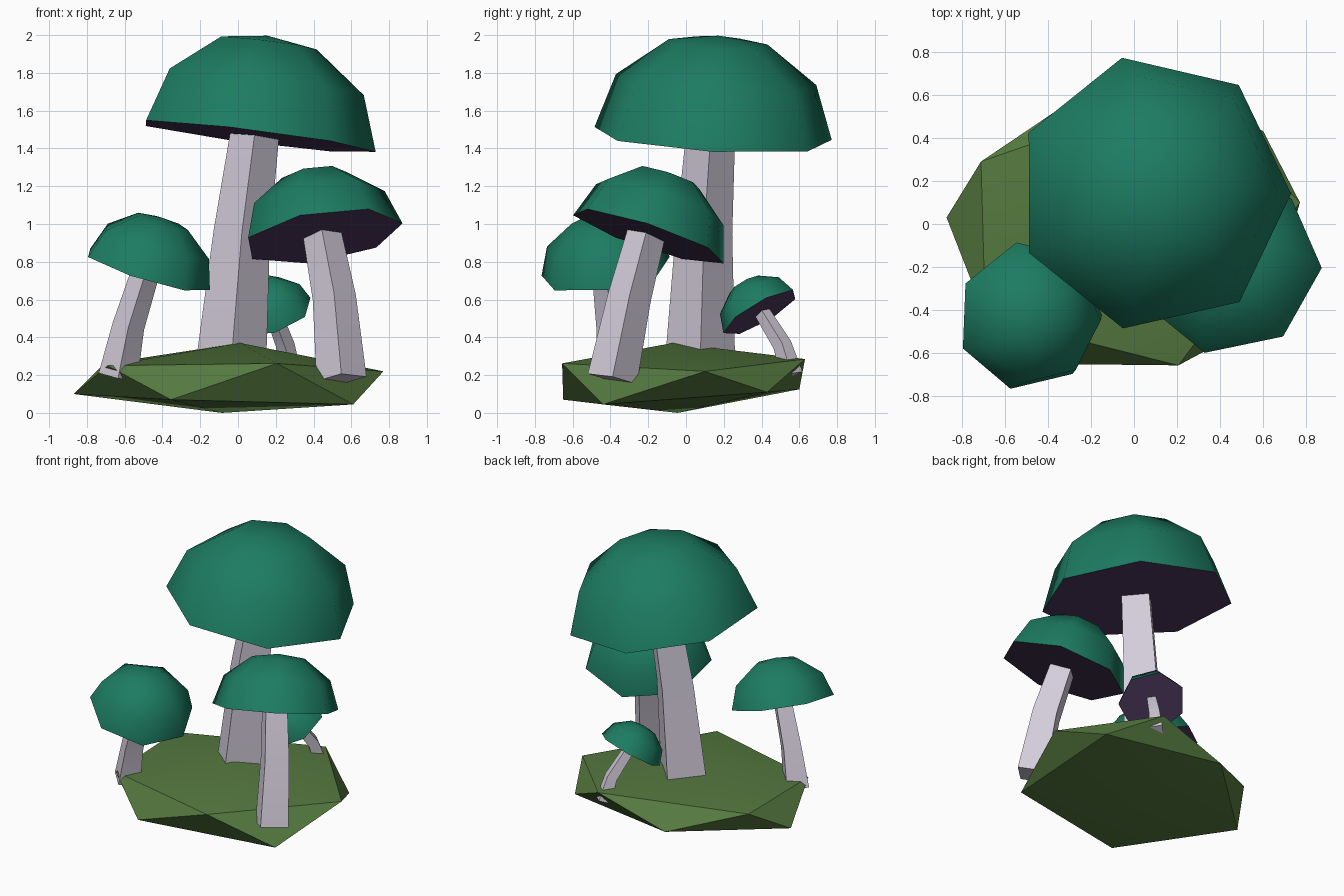
import bpy, bmesh, math
from mathutils import Vector

if "Cube" in bpy.data.objects:
    bpy.data.objects.remove(bpy.data.objects["Cube"])


def material(name, rgb):
    m = bpy.data.materials.new(name)
    m.diffuse_color = (*rgb, 1)
    m.use_nodes = True
    m.node_tree.nodes["Principled BSDF"].inputs["Base Color"].default_value = m.diffuse_color
    return m


CAP = material("cap_green", (0.012, 0.20, 0.12))
GILL = material("gill_purple", (0.075, 0.04, 0.11))
STEM = material("stem_lilac", (0.66, 0.61, 0.71))
MOSS = material("moss", (0.09, 0.19, 0.05))


def finish(bm, name, mats, angle):
    bmesh.ops.recalc_face_normals(bm, faces=bm.faces[:])
    mesh = bpy.data.meshes.new(name)
    bm.to_mesh(mesh)
    bm.free()
    for m in mats:
        mesh.materials.append(m)
    ob = bpy.data.objects.new(name, mesh)
    bpy.context.collection.objects.link(ob)
    bpy.ops.object.select_all(action='DESELECT')
    ob.select_set(True)
    bpy.context.view_layer.objects.active = ob
    bpy.ops.object.shade_smooth_by_angle(angle=math.radians(angle))
    return ob


def bridge(bm, a, b):
    n = len(a)
    for i in range(n):
        j = (i + 1) % n
        bm.faces.new((a[i], a[j], b[j], b[i]))


def fan(bm, ring, tip):
    for i in range(len(ring)):
        bm.faces.new((ring[i], ring[(i + 1) % len(ring)], tip))


def cap(name, centre, r, slope, turn=0):
    """Seven-sided dome; its flat underside follows z = slope . (x, y)."""
    q = Vector((0, 0, 1)).rotation_difference(Vector((-slope[0], -slope[1], 1)))
    c = Vector(centre)
    bm = bmesh.new()
    rings = []
    for k, h in ((1, 0), (0.845, 0.45), (0.415, 0.775)):
        ring = []
        for i in range(7):
            t = math.tau * i / 7 + math.radians(turn)
            ring.append(bm.verts.new(c + q @ Vector((r * k * math.cos(t), r * k * math.sin(t), r * h))))
        rings.append(ring)
    bridge(bm, rings[0], rings[1])
    bridge(bm, rings[1], rings[2])
    fan(bm, rings[2], bm.verts.new(c + q @ Vector((0, 0, r * 0.837))))
    bm.faces.new(rings[0][::-1]).material_index = 1
    finish(bm, name, (CAP, GILL), 60)


def stem(name, path):
    """Four-sided bent stem through (x, y, z, radius) points."""
    pts = [Vector(p[:3]) for p in path]
    bm = bmesh.new()
    rings = []
    for i, p in enumerate(pts):
        d = pts[min(i + 1, len(pts) - 1)] - pts[max(i - 1, 0)]
        q = Vector((0, 0, 1)).rotation_difference(d)
        r = path[i][3]
        rings.append([bm.verts.new(p + q @ Vector((r * math.cos(k * math.pi / 2),
                                                   r * math.sin(k * math.pi / 2), 0)))
                      for k in range(4)])
    for a, b in zip(rings, rings[1:]):
        bridge(bm, a, b)
    bm.faces.new(rings[0][::-1])
    bm.faces.new(rings[-1])
    finish(bm, name, (STEM,), 40)


# mossy ground: a flattened twenty-faced lump
bm = bmesh.new()
upper = [bm.verts.new(p) for p in ((0.77, 0.1, 0.22), (0.27, 0.63, 0.285), (-0.71, 0.29, 0.26),
                                   (-0.69, -0.43, 0.25), (0.206, -0.656, 0.262))]
lower = [bm.verts.new(p) for p in ((0.6, 0.43, 0.11), (-0.25, 0.6, 0.125), (-0.87, 0.03, 0.10),
                                   (-0.355, -0.65, 0.07), (0.61, -0.44, 0.045))]
fan(bm, upper, bm.verts.new((0.01, -0.07, 0.37)))
fan(bm, lower[::-1], bm.verts.new((-0.085, -0.045, 0)))
for i in range(5):
    j = (i + 1) % 5
    bm.faces.new((upper[i], lower[i], upper[j]))
    bm.faces.new((lower[i], lower[j], upper[j]))
finish(bm, "mossy_ground", (MOSS,), 30)

# tall mushroom
stem("tall_stem", [(-0.035, 0.075, 0.28, 0.185), (0.02, 0.095, 0.95, 0.15), (0.088, 0.13, 1.47, 0.13)])
cap("tall_cap", (0.089, 0.143, 1.462), 0.645, (-0.125, -0.055))

# front right mushroom
stem("medium_stem", [(0.548, -0.39, 0.18, 0.133), (0.51, -0.30, 0.61, 0.115), (0.445, -0.21, 0.95, 0.102)])
cap("medium_cap", (0.447, -0.2, 0.934), 0.43, (0.16, -0.33), -2)

# front left mushroom
stem("small_stem", [(-0.635, -0.37, 0.19, 0.105), (-0.58, -0.39, 0.46, 0.085), (-0.485, -0.425, 0.76, 0.075)])
cap("small_cap", (-0.485, -0.425, 0.754), 0.352, (-0.31, 0.16), -1)

# tiny mushroom at the back
stem("tiny_stem", [(0.275, 0.56, 0.20, 0.06), (0.25, 0.51, 0.36, 0.05), (0.185, 0.405, 0.53, 0.043)])
cap("tiny_cap", (0.175, 0.395, 0.53), 0.225, (0.3, 0.57), 13)
